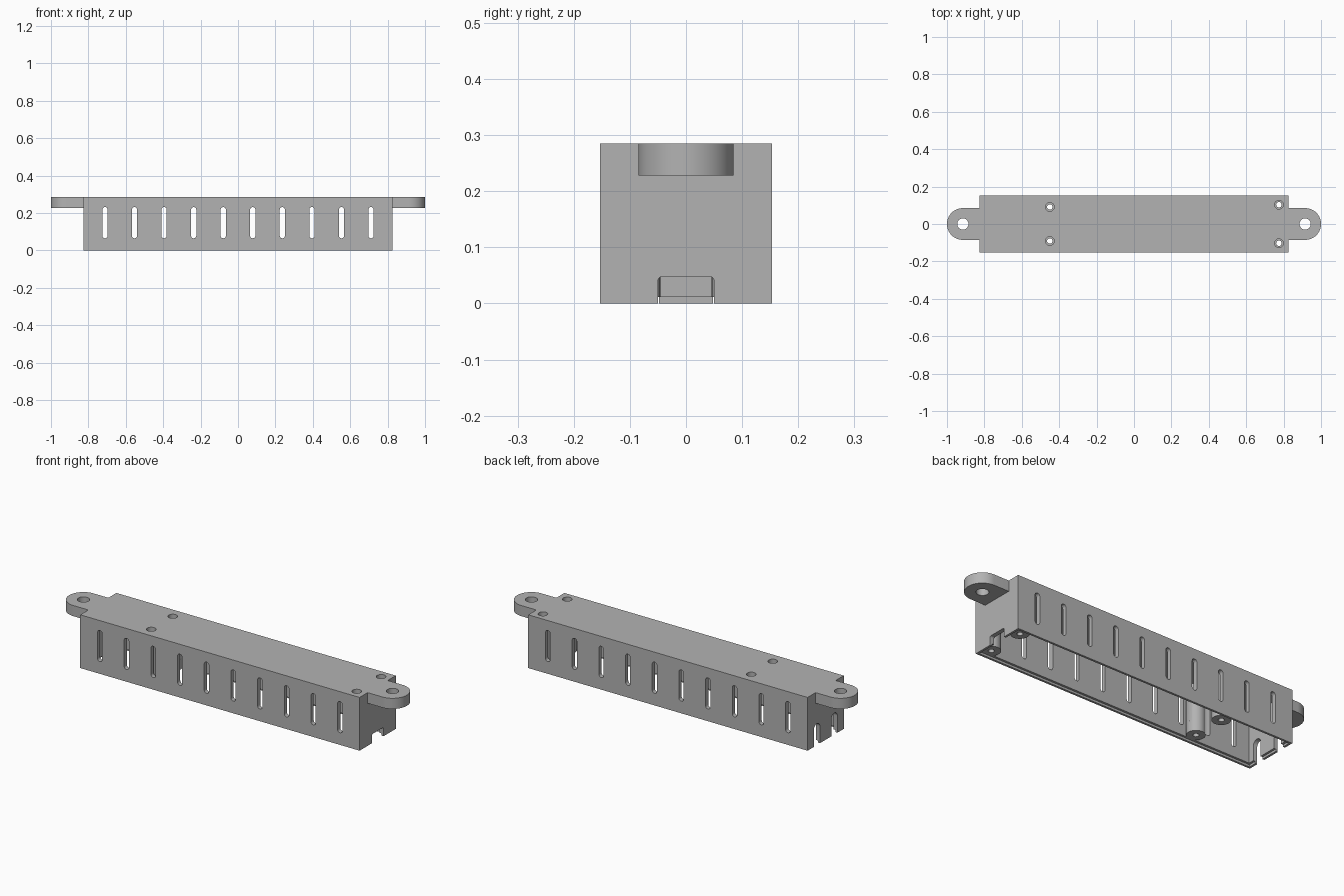
import bpy, bmesh
from math import pi, cos, sin

cube = bpy.data.objects.get("Cube")
if cube:
    bpy.data.objects.remove(cube, do_unlink=True)

HX, HY, H = 0.827, 0.153, 0.285     # housing half length, half width, height
WALL, LIP = 0.0228, 0.0114          # wall thickness, lid recess

grey = bpy.data.materials.new("plain grey")
GREY = (0.45, 0.45, 0.45, 1)
grey.diffuse_color = GREY
grey.use_nodes = True
grey.node_tree.nodes["Principled BSDF"].inputs["Base Color"].default_value = GREY


def prism(name, outline, lo, hi, axis="z"):
    """Extrude a 2D outline along an axis from lo to hi."""
    place = {"x": lambda a, b, t: (t, a, b),
             "y": lambda a, b, t: (a, t, b),
             "z": lambda a, b, t: (a, b, t)}[axis]
    bm = bmesh.new()
    rings = [[bm.verts.new(place(a, b, t)) for a, b in outline] for t in (lo, hi)]
    n = len(outline)
    bm.faces.new(rings[0])
    bm.faces.new(rings[1])
    for i in range(n):
        j = (i + 1) % n
        bm.faces.new((rings[0][i], rings[0][j], rings[1][j], rings[1][i]))
    bmesh.ops.recalc_face_normals(bm, faces=bm.faces)
    mesh = bpy.data.meshes.new(name)
    bm.to_mesh(mesh)
    bm.free()
    mesh.materials.append(grey)
    obj = bpy.data.objects.new(name, mesh)
    bpy.context.collection.objects.link(obj)
    return obj


def rect(a0, a1, b0, b1):
    return [(a0, b0), (a1, b0), (a1, b1), (a0, b1)]


def arc(a, b, r, start, end, steps=16):
    return [(a + r * cos(start + (end - start) * i / steps),
             b + r * sin(start + (end - start) * i / steps)) for i in range(steps + 1)]


def circle(a, b, r):
    return arc(a, b, r, 0, 2 * pi, 32)[:-1]


def arch(a0, a1, top, r):
    """Opening from below the floor with rounded upper corners."""
    left = arc(a0 + r, top - r, r, pi / 2, pi, 8)
    right = arc(a1 - r, top - r, r, 0, pi / 2, 8)
    if a1 - a0 - 2 * r < 1e-5:
        left = left[1:]
    return [(a0, -0.1), (a1, -0.1)] + right + left


def combine(target, part, operation):
    """Apply a boolean and discard the helper part."""
    mod = target.modifiers.new("boolean", "BOOLEAN")
    mod.operation, mod.solver, mod.object = operation, "EXACT", part
    bpy.context.view_layer.objects.active = target
    bpy.ops.object.modifier_apply(modifier=mod.name)
    bpy.data.objects.remove(part, do_unlink=True)


# Open-bottomed shell with a recess for a lid
housing = prism("vented_housing", rect(-HX, HX, -HY, HY), 0, H)
ix, iy = HX - WALL, HY - WALL
combine(housing, prism("cavity", rect(-ix, ix, -iy, iy), -0.1, H - WALL), "DIFFERENCE")
ix, iy = HX - WALL / 2, HY - WALL / 2
combine(housing, prism("lid_recess", rect(-ix, ix, -iy, iy), -0.1, LIP), "DIFFERENCE")

# Rounded mounting ears
for s in (-1, 1):
    turn = 0 if s > 0 else pi
    ear = arc(s * 0.915, 0, 0.085, turn - pi / 2, turn + pi / 2, 32)
    ear += [(s * 0.815, s * 0.085), (s * 0.815, -s * 0.085)]
    combine(housing, prism("mounting_ear", ear, 0.228, H), "UNION")
    combine(housing, prism("ear_hole", circle(s * 0.915, 0, 0.03), 0.1, 0.4), "DIFFERENCE")

# Screw posts with countersunk bores
for x, y in ((-0.45, 0.091), (0.775, 0.103)):
    for s in (-1, 1):
        combine(housing, prism("screw_post", circle(x, s * y, 0.0455), LIP, 0.275), "UNION")
        combine(housing, prism("screw_bore", circle(x, s * y, 0.0145), -0.1, 0.4), "DIFFERENCE")
        combine(housing, prism("head_recess", circle(x, s * y, 0.0235), 0.245, 0.4), "DIFFERENCE")

# Vertical ventilation slits through both long sides
for i in range(10):
    x = -0.711 + i * 0.158
    slit = arc(x, 0.218, 0.014, 0, pi, 12) + arc(x, 0.079, 0.014, pi, 2 * pi, 12)
    combine(housing, prism("vent_slit", slit, -0.3, 0.3, "y"), "DIFFERENCE")

# Cable openings: one wide notch at the left end, two tall arches at the right end
combine(housing, prism("wide_notch", arch(-0.05, 0.05, 0.048, 0.008), 0.75, 0.9, "x"), "DIFFERENCE")
for a in (-0.1, 0.048):
    combine(housing, prism("tall_arch", arch(a, a + 0.052, 0.115, 0.026), -0.9, -0.75, "x"), "DIFFERENCE")

# Smooth curved walls, keep edges sharp
bpy.ops.object.select_all(action="DESELECT")
housing.select_set(True)
bpy.context.view_layer.objects.active = housing
bpy.ops.object.shade_smooth_by_angle(angle=pi / 6)
